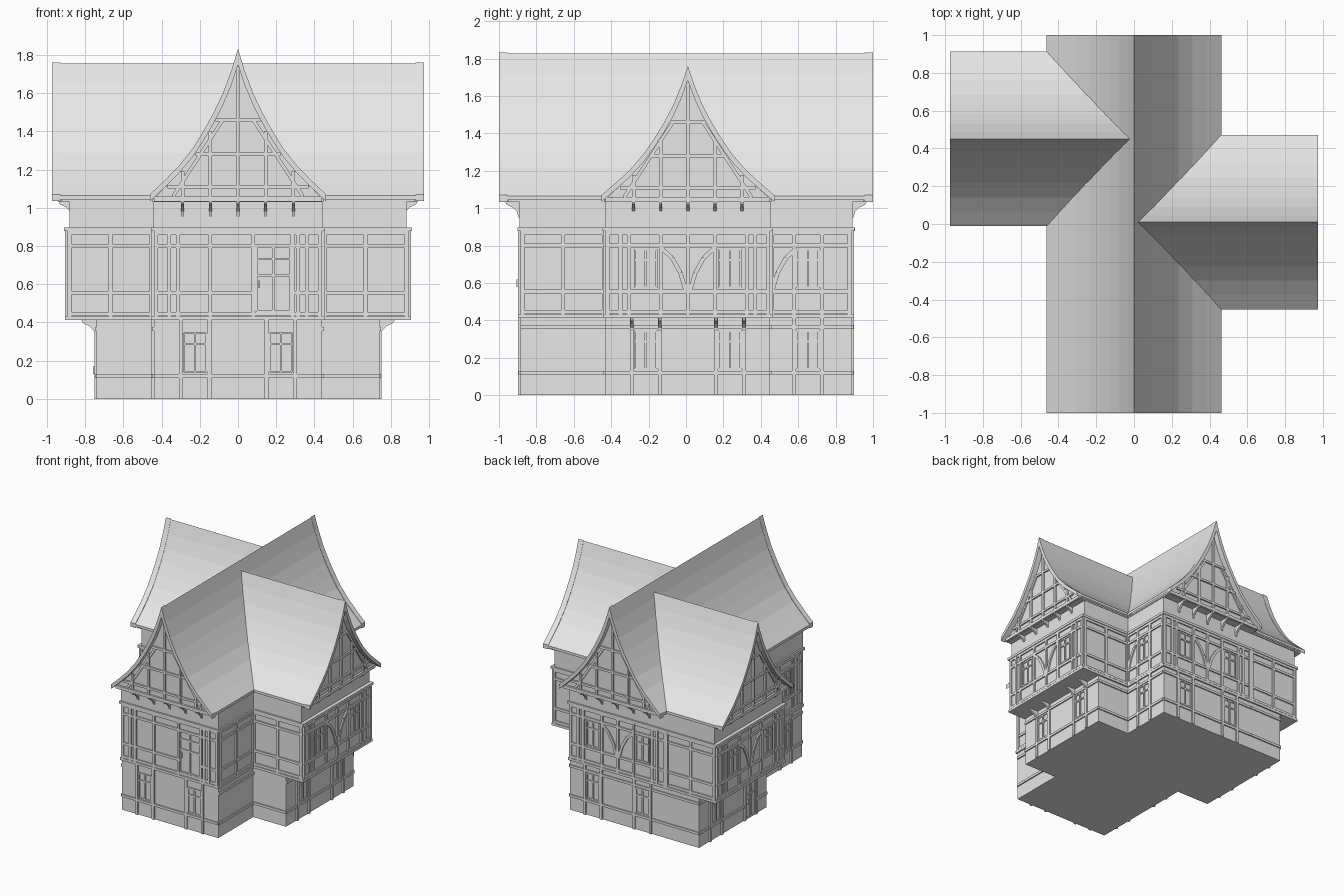
import bpy, bmesh
from math import radians, hypot
from mathutils import Matrix

cube = bpy.data.objects.get("Cube")
if cube:
    bpy.data.objects.remove(cube, do_unlink=True)

grey = bpy.data.materials.new("plain grey")
grey.use_nodes = True
grey.diffuse_color = (0.8, 0.8, 0.8, 1)
grey.node_tree.nodes["Principled BSDF"].inputs["Base Color"].default_value = (0.8, 0.8, 0.8, 1)

RIGHT_Y, LEFT_Y = 0.01, 0.447      # centre lines of the two wings
HX, HY, WING, HW = 0.44, 0.885, 0.895, 0.44


def frame(x=0, y=0, ang=0):
    """Wall frame: local x runs along the wall, local -y points outward."""
    return Matrix.Translation((x, y, 0)) @ Matrix.Rotation(radians(ang), 4, "Z")


def prism(bm, m, pts, d0, d1):
    """Extrude a (u, z) outline from depth d0 to d1 outward."""
    a = [bm.verts.new(m @ Matrix.Translation((u, -d0, z)).translation) for u, z in pts]
    b = [bm.verts.new(m @ Matrix.Translation((u, -d1, z)).translation) for u, z in pts]
    bm.faces.new(a)
    bm.faces.new(b[::-1])
    for i in range(len(a)):
        j = (i + 1) % len(a)
        bm.faces.new((a[j], a[i], b[i], b[j]))


def box(bm, m, u0, u1, z0, z1, d0, d1):
    prism(bm, m, [(u0, z0), (u1, z0), (u1, z1), (u0, z1)], d0, d1)


def strip(bm, m, pts, w, d0, d1):
    """Bent timber along a path."""
    for (u0, z0), (u1, z1) in zip(pts, pts[1:]):
        k = w / 2 / hypot(u1 - u0, z1 - z0)
        nu, nz = -(z1 - z0) * k, (u1 - u0) * k
        prism(bm, m, [(u0 + nu, z0 + nz), (u0 - nu, z0 - nz),
                      (u1 - nu, z1 - nz), (u1 + nu, z1 + nz)], d0, d1)


def finish(name, bm):
    bmesh.ops.recalc_face_normals(bm, faces=bm.faces)
    me = bpy.data.meshes.new(name)
    bm.to_mesh(me)
    bm.free()
    me.materials.append(grey)
    bpy.context.collection.objects.link(bpy.data.objects.new(name, me))


# Storeys and floor bands
def storey(name, wing, z0, z1, grow=0.0):
    bm, m = bmesh.new(), frame()
    hx, hy, hw = HX + grow, HY + grow, HW + grow
    box(bm, m, -hx, hx, z0, z1, -hy, hy)
    box(bm, m, hx, wing + grow, z0, z1, -RIGHT_Y - hw, -RIGHT_Y + hw)
    box(bm, m, -wing - grow, -hx, z0, z1, -LEFT_Y - hw, -LEFT_Y + hw)
    finish(name, bm)


storey("ground_floor", 0.74, 0, 0.42)
storey("upper_floor", WING, 0.42, 0.88)
storey("knee_wall", 0.878, 0.88, 1.045, 0.004)
storey("lower_floor_band", WING, 0.412, 0.432, 0.012)
storey("upper_floor_band", WING, 0.878, 0.898, 0.016)


# Timber framing, windows and doors
def pane(bm, m, u0, u1, z0, z1, cross):
    for u in (u0, u1, (u0 + u1) / 2):
        box(bm, m, u - 0.006, u + 0.006, z0, z1, -0.01, 0.009)
    for z in [z0, z1] + [z0 + (z1 - z0) * c for c in cross]:
        box(bm, m, u0, u1, z - 0.006, z + 0.006, -0.01, 0.008)


def wall(name, x, y, ang, half, upper, posts=(), windows=(), braces=(), door=None):
    bm, m = bmesh.new(), frame(x, y, ang)
    z0, z1 = (0.43, 0.88) if upper else (0.0, 0.415)
    rails = [0.445, 0.555, 0.8, 0.868] if upper else [0.12]
    if not upper and ang:
        rails.append(0.365)
    for u in posts:
        box(bm, m, u - 0.01, u + 0.01, z0, z1, -0.01, 0.012)
    for z in rails:
        spans = [(-half, half)]
        if door and door[2] < z < door[3]:
            spans = [(-half, door[0]), (door[1], half)]
        for a, b in spans:
            box(bm, m, a, b, z - 0.01, z + 0.01, -0.01, 0.01)
    w0, w1 = (0.575, 0.78) if upper else (0.14, 0.345)
    for u in windows:
        pane(bm, m, u - 0.058, u + 0.058, w0, w1, [0.72])
    for u, s in braces:
        path = [(0.14, 0.785), (0.085, 0.735), (0.04, 0.655), (0.01, 0.555)]
        strip(bm, m, [(u + s * a, z) for a, z in path], 0.022, -0.01, 0.011)
    if door:
        u0, u1, d0, d1 = door
        pane(bm, m, u0, u1, d0 + 0.01, d1, [0.55, 0.8])
        box(bm, m, u0 + 0.012, u0 + 0.02, d0 + 0.13, d0 + 0.17, 0, 0.02)
    finish(name + "_timbers", bm)


outer = [-0.43, -0.36, -0.315, 0.315, 0.36, 0.43]
inner = [-0.145, 0.145]
vee = [(0, -1), (0, 1)]
pair = [-0.225, 0.225]
low_posts = [-0.3, -0.15, 0.15, 0.3]

# Upper gable ends
wall("front_upper", 0, -HY, 0, HX, True, outer + [-0.145, 0.08, 0.285],
     door=(0.095, 0.275, 0.45, 0.8))
for name, x, y, ang in (("right_upper", WING, RIGHT_Y, 90),
                        ("back_upper", 0, HY, 180),
                        ("left_upper", -WING, LEFT_Y, 270)):
    wall(name, x, y, ang, HX, True, outer + inner + [0], pair, vee)

# Ground gable ends
wall("front_lower", 0, -HY, 0, HX, False, low_posts, pair)
wall("right_lower", 0.74, RIGHT_Y, 90, HW, False, low_posts, pair)
wall("back_lower", 0, HY, 180, HX, False, low_posts, pair)
wall("left_lower", -0.74, LEFT_Y, 270, HW, False, low_posts, [-0.225],
     door=(0.16, 0.29, 0, 0.36))

# Long sides of the wings
for side, s, cy in (("right", 1, RIGHT_Y), ("left", -1, LEFT_Y)):
    for face, y, ang in (("front", cy - HW, 0), ("back", cy + HW, 180)):
        wall(f"{side}_wing_{face}_upper", s * (HX + WING) / 2, y, ang,
             (WING - HX) / 2, True, [-0.215, 0, 0.215])
        wall(f"{side}_wing_{face}_lower", s * 0.59, y, ang, 0.15, False)

# Long sides of the main block
wall("right_back_upper", HX, 0.667, 90, 0.217, True, [-0.207, -0.09, 0.06, 0.207],
     [-0.015], [(-0.217, 1)])
wall("right_back_lower", HX, 0.667, 90, 0.217, False, [-0.09, 0.06], [-0.015])
wall("right_front_upper", HX, -0.657, 90, 0.227, True, [-0.217, 0, 0.217])
wall("right_front_lower", HX, -0.657, 90, 0.227, False)
wall("left_front_upper", -HX, -0.44, 270, 0.445, True, outer + inner + [0], pair, vee)
wall("left_front_lower", -HX, -0.44, 270, 0.445, False, low_posts, pair)

# Roofs with swept slopes
EAVE = 1.065
SLOPE = [(0, 1.83), (0.035, 1.715), (0.08, 1.595), (0.13, 1.49), (0.18, 1.4),
         (0.235, 1.31), (0.31, 1.215), (0.385, 1.138), (0.462, EAVE)]


def slope(ridge):
    k = (ridge - EAVE) / (SLOPE[0][1] - EAVE)
    return [(u, EAVE + (z - EAVE) * k) for u, z in SLOPE]


def drop(pts, t):
    """Lower a slope by thickness t measured square to it."""
    out = []
    for i, (u, z) in enumerate(pts):
        a, b = pts[max(i - 1, 0)], pts[min(i + 1, len(pts) - 1)]
        out.append((u, z - t * hypot(1, (b[1] - a[1]) / (b[0] - a[0]))))
    return out


def shell(bm, m, top, low, d0, d1):
    for s in (-1, 1):
        t, l = ([(s * u, z) for u, z in p] for p in (top, low))
        prism(bm, m, t + l[::-1], d0, d1)


def height(pts, u):
    for (a, za), (b, zb) in zip(pts, pts[1:]):
        if a <= u <= b:
            return za + (zb - za) * (u - a) / (b - a)


def reach(pts, z):
    for (a, za), (b, zb) in zip(pts, pts[1:]):
        if zb <= z <= za:
            return a + (b - a) * (za - z) / (za - zb)


def roof(name, m, ridge, start, end):
    top = slope(ridge)
    low = drop(top, 0.016)
    bm = bmesh.new()
    shell(bm, m, top, low, start, end)
    finish(name + "_roof", bm)
    # attic body closing the gable
    bm = bmesh.new()
    body = [(u * 0.97, z) for u, z in low]
    ring = [(-u, z) for u, z in body[:0:-1]] + body
    back = start + 0.045 if start < 0 else start
    prism(bm, m, ring + [(0.448, 1.032), (-0.448, 1.032)], back, end - 0.045)
    finish(name + "_attic", bm)
    # gable trim on every open end
    ends = [("", m)]
    if start < 0:
        ends.append(("_back", m @ Matrix.Rotation(radians(180), 4, "Z")))
    for tag, g in ends:
        bm = bmesh.new()
        shell(bm, g, [(u, z + 0.005) for u, z in top], drop(top, 0.023), end - 0.043, end + 0.002)
        finish(name + tag + "_barge_board", bm)
        bm = bmesh.new()
        d0, d1 = end - 0.06, end - 0.033
        box(bm, g, -0.44, 0.44, 1.034, 1.06, d0, d1 + 0.004)
        for z in (1.11, 1.28, 1.46):
            w = reach(body, z + 0.01)
            box(bm, g, -w, w, z - 0.009, z + 0.009, d0, d1)
        for u in (-0.29, -0.145, 0, 0.145, 0.29):
            box(bm, g, u - 0.009, u + 0.009, 1.05, height(body, abs(u) + 0.01), d0, d1 + 0.002)
        for s in (-1, 1):
            strip(bm, g, [(s * 0.34, 1.06), (s * 0.08, 1.46)], 0.018, d0, d1 - 0.002)
        finish(name + tag + "_gable_timbers", bm)
        brackets(name + tag + "_gable_brackets", g, (-0.29, -0.145, 0, 0.145, 0.29),
                 end - 0.115, 1.036, 0.085)


# Curved brackets under the overhangs
def brackets(name, m, places, wall_d, z, size):
    bm = bmesh.new()
    shape = [(0, 0), (1, 0), (0.9, -0.2), (0.5, -0.4), (0.25, -0.65), (0.15, -1), (0, -1)]
    turn = m @ Matrix.Rotation(radians(-90), 4, "Z")
    for u in places:
        prism(bm, turn, [(wall_d + a * size, z + b * size) for a, b in shape],
              -u - 0.008, -u + 0.008)
    finish(name, bm)


right_frame, left_frame = frame(0, RIGHT_Y, 90), frame(0, LEFT_Y + 0.004, 270)
roof("main", frame(), 1.828, -0.998, 0.998)
roof("right_wing", right_frame, 1.755, 0, 0.972)
roof("left_wing", left_frame, 1.755, 0, 0.972)
for side, g in (("right", right_frame), ("left", left_frame)):
    brackets(side + "_floor_brackets", g, (-0.3, -0.15, 0.15, 0.3), 0.735, 0.414, 0.085)
